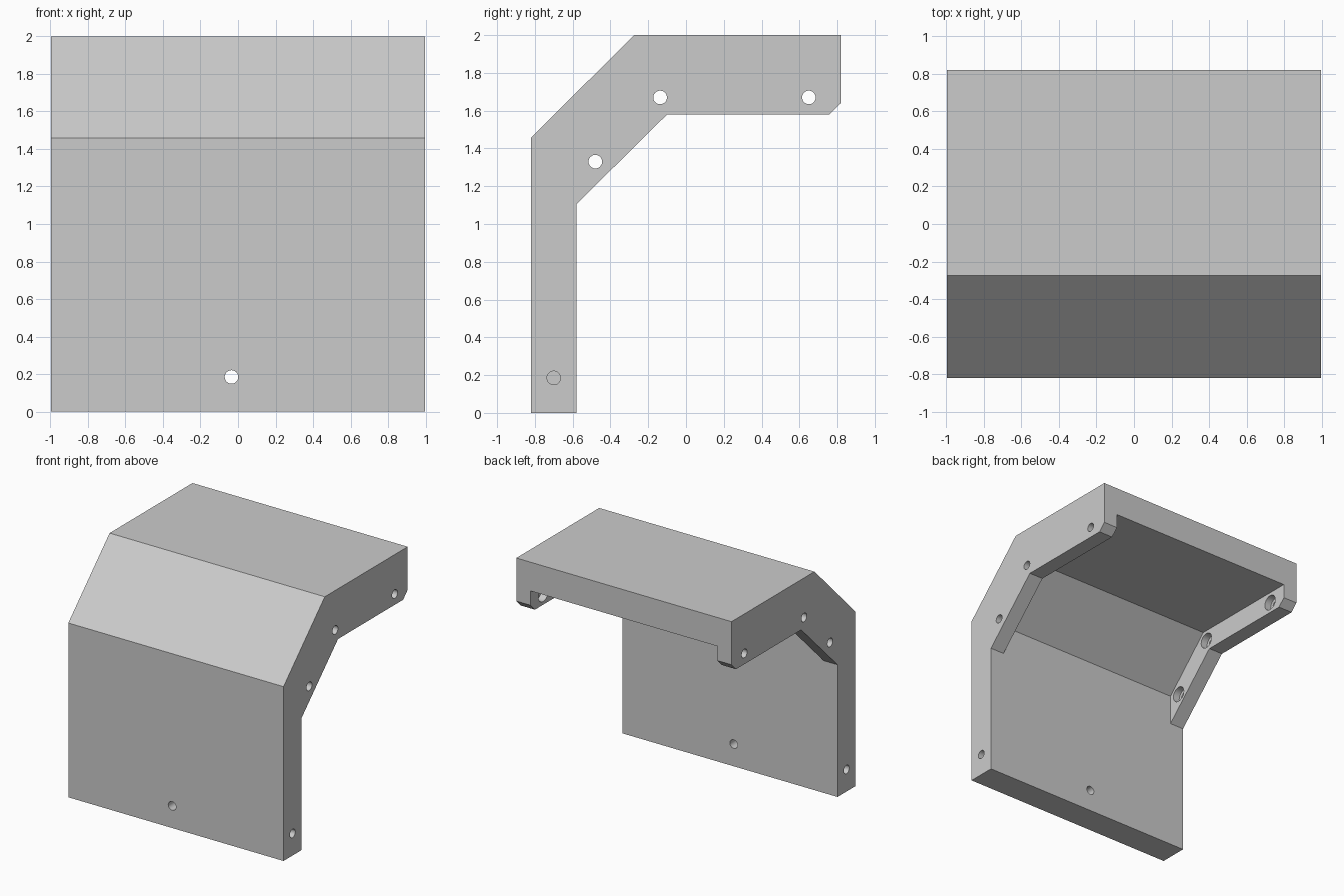
import bpy, bmesh
from math import pi
from mathutils import Matrix

if "Cube" in bpy.data.objects:
    bpy.data.objects.remove(bpy.data.objects["Cube"])

HALF_W = 0.995      # half width of the housing
INNER_W = 0.865     # inner face of each side flange
HOLE_R = 0.036


def prism(name, profile, half):
    """Extrude a (y, z) profile symmetrically along x."""
    bm = bmesh.new()
    face = bm.faces.new([bm.verts.new((-half, y, z)) for y, z in profile])
    ext = bmesh.ops.extrude_face_region(bm, geom=[face])
    verts = [v for v in ext["geom"] if isinstance(v, bmesh.types.BMVert)]
    bmesh.ops.translate(bm, verts=verts, vec=(2 * half, 0, 0))
    return finish(name, bm)


def rod(name, centre, radius, length, axis="X"):
    """Cylinder along the x or y axis."""
    bm = bmesh.new()
    rot = Matrix.Rotation(pi / 2, 4, "Y" if axis == "X" else "X")
    bmesh.ops.create_cone(bm, cap_ends=True, segments=32, radius1=radius,
                          radius2=radius, depth=length,
                          matrix=Matrix.Translation(centre) @ rot)
    return finish(name, bm)


def finish(name, bm):
    bmesh.ops.recalc_face_normals(bm, faces=bm.faces[:])
    mesh = bpy.data.meshes.new(name)
    bm.to_mesh(mesh)
    bm.free()
    obj = bpy.data.objects.new(name, mesh)
    bpy.context.collection.objects.link(obj)
    return obj


def cut(target, cutter):
    """Subtract the cutter, then remove it."""
    mod = target.modifiers.new("cut", "BOOLEAN")
    mod.operation, mod.solver, mod.object = "DIFFERENCE", "EXACT", cutter
    bpy.context.view_layer.objects.active = target
    bpy.ops.object.modifier_apply(modifier=mod.name)
    bpy.data.objects.remove(cutter)


# Angled cover, solid across its width
cover = prism("angled_cover", [
    (-0.82, 0), (-0.82, 1.457), (-0.275, 2), (0.82, 2), (0.82, 1.64),
    (0.76, 1.58), (-0.10, 1.58), (-0.58, 1.105), (-0.58, 0)], HALF_W)

# Recess between the two side flanges, leaving an even wall
cut(cover, prism("recess_cutter", [
    (-0.58, 1.105), (-0.58, 1.355), (-0.175, 1.76), (1.0, 1.76),
    (1.0, 1.4), (-0.4, 1.0)], INNER_W))

# Flange screw holes with counterbores on the inner faces
for y, z in [(-0.48, 1.33), (-0.137, 1.67), (0.65, 1.67)]:
    cut(cover, rod("screw_hole_cutter", (0, y, z), HOLE_R, 2.4))
    cut(cover, rod("counterbore_cutter", (0, y, z), 0.064, 2 * (INNER_W + 0.06)))

# Blind holes in the lower side edges
for side in (-1, 1):
    cut(cover, rod("edge_hole_cutter", (side * HALF_W, -0.70, 0.185), HOLE_R, 0.5))

# Through hole in the front wall
cut(cover, rod("front_hole_cutter", (-0.035, -0.70, 0.185), HOLE_R, 0.6, "Y"))

# Smooth the holes, keep the edges sharp
cover.select_set(True)
bpy.context.view_layer.objects.active = cover
bpy.ops.object.shade_smooth_by_angle(angle=pi / 6)
